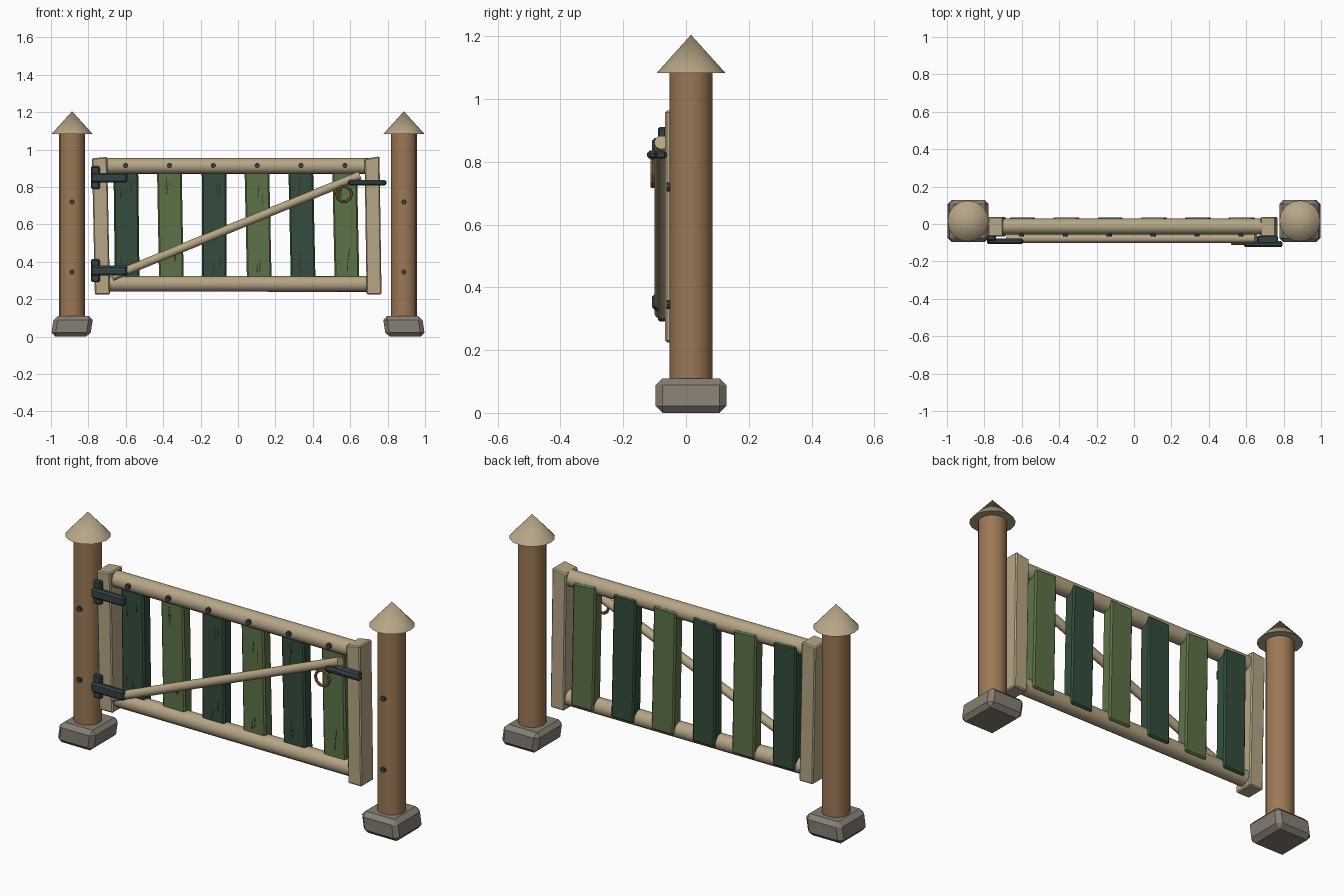
import bpy, bmesh, math, random
from mathutils import Vector, Matrix

if "Cube" in bpy.data.objects:
    bpy.data.objects.remove(bpy.data.objects["Cube"])

random.seed(4)


def material(name, rgb):
    m = bpy.data.materials.new(name)
    m.diffuse_color = (*rgb, 1)
    m.use_nodes = True
    m.node_tree.nodes["Principled BSDF"].inputs["Base Color"].default_value = m.diffuse_color
    return m


BROWN = material("post_wood", (0.33, 0.19, 0.09))
TAN = material("pale_wood", (0.47, 0.38, 0.24))
STONE = material("stone", (0.24, 0.21, 0.17))
DARK = material("dark_green", (0.033, 0.075, 0.045))
OLIVE = material("olive_green", (0.11, 0.17, 0.065))
METAL = material("dark_metal", (0.035, 0.055, 0.06))
BRASS = material("old_brass", (0.22, 0.13, 0.045))
CRACK = material("crack", (0.03, 0.022, 0.015))


def finish(name, bm, mat, smooth=False):
    bmesh.ops.recalc_face_normals(bm, faces=bm.faces[:])
    me = bpy.data.meshes.new(name)
    bm.to_mesh(me)
    bm.free()
    me.materials.append(mat)
    ob = bpy.data.objects.new(name, me)
    bpy.context.collection.objects.link(ob)
    if smooth:
        bpy.ops.object.select_all(action='DESELECT')
        ob.select_set(True)
        bpy.context.view_layer.objects.active = ob
        bpy.ops.object.shade_smooth_by_angle(angle=math.radians(40))
    return ob


def box(name, lo, hi, mat, bevel=0.0, lean=0.0, slope=0.0):
    """Box between corners; lean shifts the top in x, slope tilts the top face."""
    lo, hi = Vector(lo), Vector(hi)
    bm = bmesh.new()
    bmesh.ops.create_cube(bm, size=1)
    for v in bm.verts:
        up, side = v.co.z, v.co.x
        v.co = (lo + hi) / 2 + v.co * (hi - lo)
        v.co.x += lean * up
        if up > 0:
            v.co.z += slope * side
    if bevel:
        bmesh.ops.bevel(bm, geom=bm.edges[:], offset=bevel, segments=1,
                        affect='EDGES', profile=0.5)
    return finish(name, bm, mat)


def rod(name, a, b, r1, mat, r2=None, sides=16):
    """Cylinder or cone from point a to point b."""
    a, b = Vector(a), Vector(b)
    bm = bmesh.new()
    bmesh.ops.create_cone(bm, cap_ends=True, segments=sides, radius1=r1,
                          radius2=r1 if r2 is None else r2, depth=(b - a).length)
    rot = Vector((0, 0, 1)).rotation_difference(b - a).to_matrix().to_4x4()
    bm.transform(Matrix.Translation((a + b) / 2) @ rot)
    return finish(name, bm, mat, True)


# Posts with stone bases, pointed caps and bolts
PY = 0.016
for s, side in ((-1, "left"), (1, "right")):
    x = 0.887 * s
    box(f"{side}_post_base", (x - 0.105, PY - 0.113, 0), (x + 0.105, PY + 0.113, 0.11),
        STONE, 0.022, lean=-0.016 * s)
    rod(f"{side}_post", (x, PY, 0.08), (x, PY, 1.09), 0.069, BROWN)
    rod(f"{side}_post_cap", (x, PY, 1.083), (x, PY, 1.205), 0.11, TAN, r2=0)
    for z in (0.345, 0.72):
        rod(f"{side}_post_bolt", (x, -0.04, z), (x, -0.062, z), 0.014, METAL, sides=8)

# Gate frame
box("left_stile", (-0.773, -0.067, 0.225), (-0.692, 0.037, 0.957), TAN, 0.006, -0.015, 0.008)
box("right_stile", (0.682, -0.067, 0.225), (0.762, 0.037, 0.957), TAN, 0.006, -0.011, 0.014)
rod("top_rail", (-0.72, -0.013, 0.912), (0.71, -0.013, 0.912), 0.042, TAN)
rod("bottom_rail", (-0.72, -0.013, 0.283), (0.71, -0.013, 0.281), 0.042, TAN)
rod("diagonal_brace", (-0.675, -0.078, 0.32), (0.652, -0.078, 0.862), 0.023, TAN)

# Slats with cracks, and a rail bolt in front of each
leans = (-0.008, -0.012, -0.002, -0.014, -0.014, -0.014)
for i, lean in enumerate(leans):
    x = -0.596 + 0.2345 * i
    box("slat", (x - 0.066, -0.028, 0.265), (x + 0.066, 0.036, 0.92),
        OLIVE if i % 2 else DARK, 0.008, lean, random.uniform(-0.01, 0.01))
    rod("rail_bolt", (x - 0.005, -0.04, 0.915), (x - 0.005, -0.067, 0.915), 0.014, METAL, sides=8)
    for k in range(4):
        cx = x + random.uniform(-0.04, 0.04)
        cz = (0.78, 0.4)[k % 2] + random.uniform(-0.05, 0.05)
        box("slat_crack", (cx - 0.002, -0.029, cz - 0.03), (cx + 0.002, -0.026, cz + 0.03),
            CRACK, lean=random.uniform(0, 0.01))

# Hinges: upright plate and strap
for z in (0.85, 0.353):
    box("hinge_plate", (-0.786, -0.09, z - 0.061), (-0.739, -0.062, z + 0.061), METAL, 0.006)
    box("hinge_strap", (-0.786, -0.108, z - 0.026), (-0.592, -0.077, z + 0.026), METAL, 0.009)

# Latch bar with its mount
box("latch_mount", (0.66, -0.105, 0.81), (0.77, -0.062, 0.834), METAL, 0.006)
box("latch_bar", (0.588, -0.124, 0.808), (0.795, -0.092, 0.836), METAL, 0.009)

# Pull ring hanging below the latch
bpy.ops.mesh.primitive_torus_add(major_segments=10, minor_segments=6, major_radius=0.041,
                                 minor_radius=0.008, location=(0.567, -0.106, 0.762),
                                 rotation=(math.pi / 2, 0, 0))
ring = bpy.context.object
ring.name = "pull_ring"
ring.data.materials.append(BRASS)
